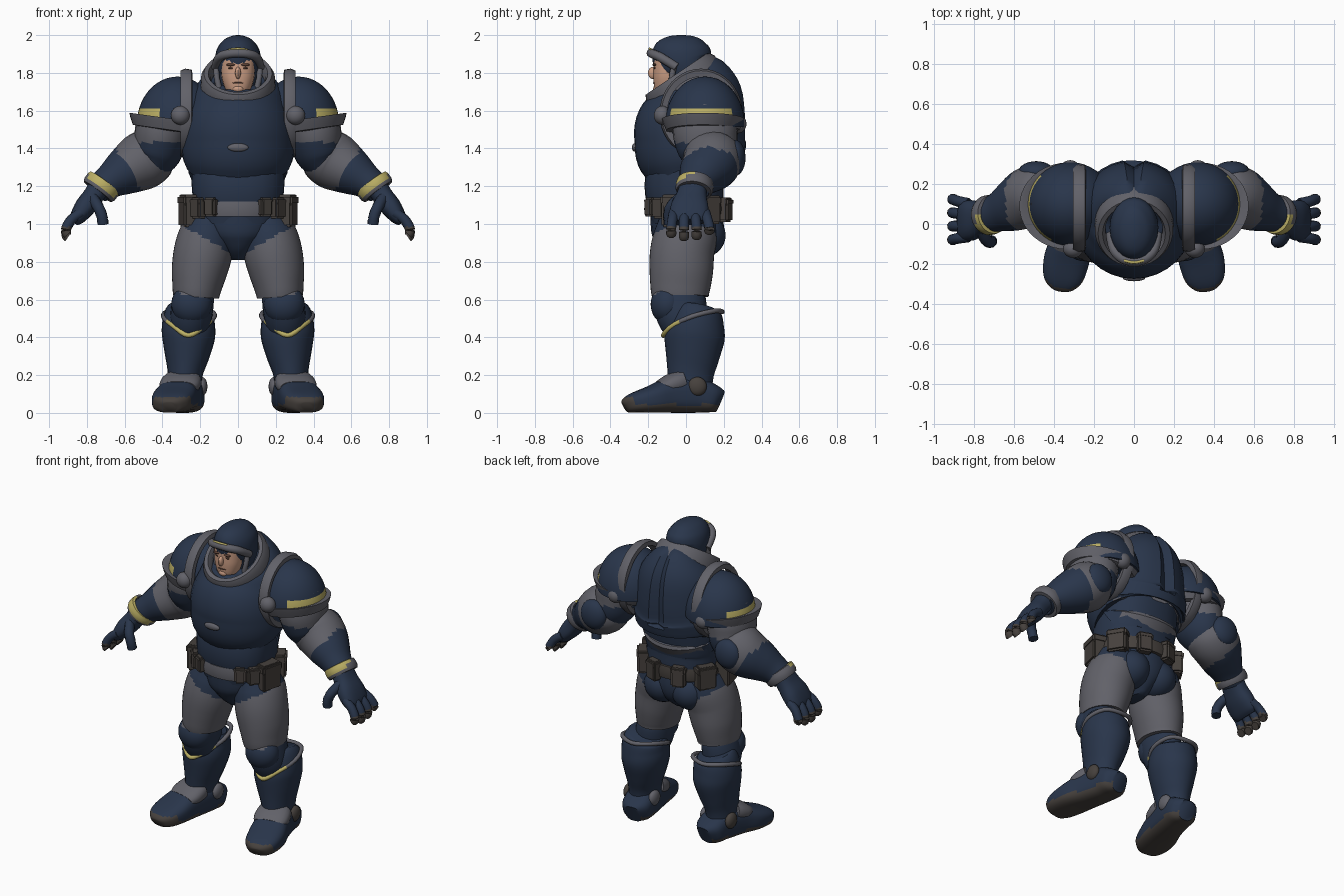
import bpy, bmesh
from math import sin, cos, pi, radians
from mathutils import Vector, Matrix

if "Cube" in bpy.data.objects:
    bpy.data.objects.remove(bpy.data.objects["Cube"])


def material(name, rgb):
    m = bpy.data.materials.new(name)
    m.use_nodes = True
    m.diffuse_color = (*rgb, 1)
    m.node_tree.nodes["Principled BSDF"].inputs["Base Color"].default_value = (*rgb, 1)
    return m


NAVY = material("navy armour", (0.022, 0.036, 0.07))
GREY = material("grey armour", (0.12, 0.12, 0.14))
BROWN = material("brown leather", (0.062, 0.053, 0.047))
GOLD = material("gold trim", (0.5, 0.43, 0.13))
SKIN = material("skin", (0.6, 0.34, 0.23))
DARK = material("dark features", (0.1, 0.05, 0.035))


def finish(bm, name, mats, paint=None, mirror=False):
    bmesh.ops.recalc_face_normals(bm, faces=bm.faces)
    if paint:
        for f in bm.faces:
            f.material_index = int(paint(f.calc_center_median()))
    mesh = bpy.data.meshes.new(name)
    bm.to_mesh(mesh)
    bm.free()
    for m in mats:
        mesh.materials.append(m)
    mesh.shade_smooth()
    mesh.set_sharp_from_angle(angle=radians(42))
    ob = bpy.data.objects.new(name, mesh)
    bpy.context.collection.objects.link(ob)
    if mirror:
        ob.modifiers.new("Mirror", "MIRROR").use_mirror_merge = False
    return ob


def skin(name, rings, mats, paint=None, mirror=False, closed=False, warp=None):
    """Join rings of points into a surface."""
    bm = bmesh.new()
    rows = [[bm.verts.new(warp(p) if warp else p) for p in ring] for ring in rings]
    n = len(rows[0])
    pairs = list(zip(rows, rows[1:])) + ([(rows[-1], rows[0])] if closed else [])
    for a, b in pairs:
        for i in range(n):
            j = (i + 1) % n
            bm.faces.new((a[i], a[j], b[j], b[i]))
    if not closed:
        bm.faces.new(rows[0])
        bm.faces.new(rows[-1])
    return finish(bm, name, mats, paint, mirror)


def oval(c, axis, ru, rv, ref, n, power=2):
    """Superellipse ring around an axis; rv lies along ref."""
    w = axis.normalized()
    v = (ref - w * ref.dot(w)).normalized()
    u = v.cross(w)
    pts = []
    for i in range(n):
        a = 2 * pi * i / n
        cu, sv = cos(a), sin(a)
        k = (abs(cu) ** power + abs(sv) ** power) ** (-1 / power)
        pts.append(c + u * ru * cu * k + v * rv * sv * k)
    return pts


Y, Z = Vector((0, 1, 0)), Vector((0, 0, 1))


def loft(name, keys, mats, ref=Y, n=24, steps=4, power=2, closed=False, **kw):
    """Smooth tube through keys of (x, y, z, radius across, radius along ref)."""
    m = len(keys)
    at = lambda i: Vector(keys[i % m] if closed else keys[max(0, min(m - 1, i))])
    path = []
    for i in range(m if closed else m - 1):
        a, b, c, d = (at(i + k) for k in (-1, 0, 1, 2))
        for s in range(steps):
            t = s / steps
            path.append(b + (c - a) * t / 2 + (a * 2 - b * 5 + c * 4 - d) * t * t / 2
                        + (b * 3 - a - c * 3 + d) * t ** 3 / 2)
    if not closed:
        path.append(at(m - 1))
    q, rings = len(path), []
    for i, p in enumerate(path):
        lo, hi = (path[i - 1], path[(i + 1) % q]) if closed else (path[max(0, i - 1)], path[min(q - 1, i + 1)])
        rings.append(oval(p.xyz, hi.xyz - lo.xyz, p[3], p[4], ref, n, power))
    return skin(name, rings, mats, closed=closed, **kw)


def tube(name, pts, r, mats, **kw):
    return loft(name, [(*p, r, r) for p in pts], mats, ref=Z, n=10, **kw)


def lathe(name, c, axis, profile, mats, squash=1, **kw):
    """Closed band revolved from (radius, height) points."""
    c, axis = Vector(c), Vector(axis).normalized()
    rings = [oval(c + axis * h, axis, r * squash, r, Y, 40) for r, h in profile]
    return skin(name, rings, mats, closed=True, **kw)


def blob(name, c, r, mats, lo=-88, n=28, rows=14, **kw):
    rings = []
    for i in range(rows + 1):
        a = radians(lo + (88 - lo) * i / rows)
        rings.append(oval(Vector((c[0], c[1], c[2] + r[2] * sin(a))), Z, r[0] * cos(a), r[1] * cos(a), Y, n))
    return skin(name, rings, mats, **kw)


# Torso
loft("abdomen", [(0, 0, 1.0, .215, .18), (0, 0, 1.1, .235, .2), (0, -.01, 1.2, .245, .21),
                 (0, .01, 1.3, .25, .21), (0, .02, 1.42, .25, .22)], [NAVY], power=2.4)


def spine_groove(p):
    return p - Y * .035 if abs(p.x) < .01 and p.y > .15 and p.z > 1.42 else p


loft("chest", [(0, .03, 1.32, .24, .2), (0, .025, 1.31, .275, .24), (0, .015, 1.36, .295, .28), (0, .02, 1.42, .3, .295),
               (0, .03, 1.5, .295, .3), (0, .06, 1.6, .27, .268), (0, .08, 1.7, .24, .225),
               (0, .07, 1.78, .18, .17), (0, .05, 1.81, .1, .1)],
     [NAVY, GREY], n=32, warp=spine_groove, paint=lambda p: p.y > .12 and p.z < 1.36)
blob("chest_clasp", (0, -.272, 1.405), (.055, .015, .022), [GREY])
loft("pelvis", [(0, .01, .81, .04, .08), (0, .01, .87, .1, .15), (0, .01, .95, .19, .19), (0, 0, 1.06, .22, .19)], [NAVY])
blob("buttocks", (.1, .08, .94), (.12, .13, .12), [NAVY], mirror=True)

# Collar
lathe("collar", (0, -.02, 1.755), (0, -.56, .83),
      [(.2, -.07), (.22, -.05), (.218, .02), (.2, .05), (.175, .05), (.16, .02), (.155, -.07)], [GREY], squash=.9)

# Head
loft("cowl", [(0, 0, 1.66, .09, .1), (0, 0, 1.74, .108, .12), (0, 0, 1.81, .118, .13), (0, -.02, 1.87, .122, .155),
              (0, -.025, 1.93, .11, .15), (0, -.025, 1.975, .075, .11), (0, -.025, 1.995, .035, .06),
              (0, -.025, 2.0, .008, .015)], [NAVY])
loft("face", [(0, -.09, 1.67, .045, .045), (0, -.092, 1.71, .066, .073), (0, -.09, 1.77, .085, .083),
              (0, -.09, 1.83, .09, .083), (0, -.09, 1.89, .09, .083)], [SKIN], power=2.3)
blob("nose", (0, -.176, 1.8), (.015, .025, .032), [SKIN], n=12)
blob("mouth", (0, -.168, 1.747), (.03, .006, .005), [DARK], n=12)
blob("chin", (0, -.155, 1.715), (.03, .02, .02), [SKIN], n=14)
blob("eyes", (.036, -.164, 1.825), (.016, .008, .006), [DARK], n=12, mirror=True)
blob("eyebrows", (.038, -.166, 1.843), (.024, .012, .008), [DARK], n=12, mirror=True)
arc = [(-.118, -.05, 1.83), (-.1, -.13, 1.88), (-.055, -.175, 1.9), (0, -.185, 1.905),
       (.055, -.175, 1.9), (.1, -.13, 1.88), (.118, -.05, 1.83)]
tube("brow_guard", arc, .024, [GREY])
tube("brow_trim", [(x * .9, y - .008, z + .022) for x, y, z in arc[2:5]], .007, [GOLD])
tube("cheek_guard", [(.113, -.06, 1.85), (.113, -.075, 1.78), (.098, -.08, 1.71)], .016, [GREY], mirror=True)

# Shoulders
lathe("shoulder_ring", (.27, .08, 1.585), (1, 0, 0),
      [(.19, -.03), (.215, -.025), (.22, .01), (.21, .035), (.18, .03)], [GREY], squash=1.08, mirror=True)
blob("pauldron", (.32, .1, 1.53), (.215, .21, .25), [NAVY, GOLD], lo=-4, n=40, rows=24, mirror=True,
     paint=lambda p: 1.57 < p.z < 1.612 and p.x > .42 and -.08 < p.y < .24)
lathe("pauldron_rim", (.335, .09, 1.525), (-.14, 0, 1),
      [(.17, .02), (.205, .03), (.218, .03), (.212, .01), (.195, -.03), (.16, -.035)], [GREY], squash=1.13, mirror=True)
for name, spot in (("front", (.305, -.125, 1.575)), ("back", (.32, .275, 1.53))):
    blob(name + "_shoulder_knobs", spot, (.05, .045, .05), [GREY], mirror=True)

# Arms
loft("upper_arm", [(.38, .1, 1.6, .14, .15), (.405, .1, 1.5, .14, .17), (.415, .11, 1.43, .135, .165),
                   (.43, .125, 1.37, .125, .15), (.47, .14, 1.29, .09, .11)], [NAVY, GREY], mirror=True,
     paint=lambda p: p.z > 1.43)
loft("forearm", [(.41, .15, 1.4, .11, .11), (.45, .145, 1.37, .145, .15), (.52, .135, 1.325, .152, .155),
                 (.61, .09, 1.27, .122, .13), (.68, .06, 1.225, .092, .1), (.74, .04, 1.185, .075, .085)],
     [GREY, NAVY], mirror=True, steps=6, paint=lambda p: (p.x - .51) * .85 - (p.z - 1.325) * .53 > .075)
blob("elbow_pad", (.49, .26, 1.35), (.09, .055, .095), [NAVY], mirror=True)
lathe("wrist_cuff", (.725, .045, 1.195), (.6, -.1, -.8),
      [(.08, -.035), (.096, -.032), (.1, -.012), (.1, .012), (.092, .03), (.07, .03)], [GREY, GOLD], mirror=True,
     paint=lambda p: p.y < .05 and (p.x - .725) * .6 - (p.z - 1.195) * .8 < -.004)

# Hands
loft("palm", [(.725, .04, 1.21, .06, .07), (.765, .03, 1.15, .055, .08), (.81, .02, 1.09, .055, .1),
              (.85, .015, 1.035, .042, .1), (.87, .015, 1.01, .025, .08)], [NAVY], mirror=True, power=2.6)
for i, finger in enumerate(("index", "middle", "ring", "little")):
    y = -.065 + .056 * i
    drop = (.01, -.005, 0, .025)[i]
    tube(finger + "_fingers", [(.83, y, 1.06), (.88, y * 1.1, 1.025), (.908, y * 1.2, .98),
                               (.908, y * 1.2, .945 + drop), (.9, y * 1.2, .935 + drop)],
         .027, [NAVY, BROWN], mirror=True, paint=lambda p: p.z < .985)
tube("thumbs", [(.77, -.03, 1.14), (.74, -.08, 1.09), (.72, -.09, 1.04), (.715, -.085, 1.0)], .03, [NAVY], mirror=True)

# Belt and pouches
lathe("belt", (0, 0, 1.08), (0, 0, 1), [(.19, -.04), (.215, -.04), (.222, 0), (.215, .04), (.19, .04)],
      [BROWN, GREY], squash=1.14, paint=lambda p: abs(p.x) < .11 and p.y < 0)
for label, deg, w, d, h, z in (("small_front", 33, .07, .05, .1, 1.09), ("front", 52, .08, .06, .11, 1.085),
                               ("hip", 76, .14, .09, .17, 1.07), ("rear", 122, .12, .08, .15, 1.075),
                               ("small_rear", 160, .09, .06, .13, 1.075)):
    a = radians(deg)
    place = Matrix.Translation((.265 * sin(a), -.22 * cos(a), z)) @ Matrix.Rotation(a, 4, "Z")
    for part, size, lift in (("pouch", (w, d, h), 0), ("flap", (w * 1.08, d * 1.1, h * .32), h * .33)):
        bm = bmesh.new()
        bmesh.ops.create_cube(bm, size=1, matrix=place @ Matrix.Translation((0, 0, lift)) @ Matrix.Diagonal((*size, 1)))
        bmesh.ops.bevel(bm, geom=bm.edges[:], offset=.011, segments=2, affect="EDGES")
        finish(bm, label + "_" + part, [BROWN], mirror=True)

# Legs
loft("thigh", [(.15, .01, 1.05, .11, .14), (.165, 0, .95, .145, .165), (.185, -.02, .85, .155, .17),
               (.205, -.025, .75, .147, .168), (.218, -.03, .66, .13, .158), (.222, -.03, .615, .122, .15)],
     [GREY, NAVY], n=40, steps=8, mirror=True, paint=lambda p: p.z > .84 + .58 * (p.x - .03))
loft("knee", [(.22, -.03, .7, .09, .11), (.235, -.035, .6, .108, .14), (.25, -.02, .5, .11, .13),
              (.255, 0, .42, .09, .1)], [NAVY], mirror=True)
blob("knee_pad", (.245, -.095, .575), (.108, .092, .108), [NAVY, GREY], rows=20, mirror=True,
     paint=lambda p: p.z > .618 and p.y < -.07 and abs(p.x - .245) < .06)
loft("shin", [(.25, .055, .555, .11, .11), (.255, .052, .53, .13, .135), (.262, .05, .47, .14, .15),
              (.262, .045, .4, .14, .16), (.27, .035, .3, .118, .142), (.28, .025, .2, .092, .122),
              (.285, .025, .09, .088, .11)], [NAVY], mirror=True)
tube("shin_trim", [(.395, .03, .51), (.335, -.08, .455), (.262, -.12, .41), (.185, -.08, .455), (.125, .03, .51),
                   (.155, .15, .54), (.258, .192, .535), (.36, .15, .54)], .013, [GREY, GOLD],
     closed=True, mirror=True, paint=lambda p: p.y < -.03)

# Feet
loft("boot", [(.263, .18, .06, .05, .06), (.268, .14, .075, .09, .075), (.28, .05, .095, .098, .095),
              (.31, -.08, .092, .105, .092), (.338, -.18, .072, .114, .072), (.355, -.27, .054, .1, .054),
              (.362, -.315, .04, .065, .04), (.364, -.328, .034, .03, .024)],
     [NAVY, BROWN], ref=Z, n=32, power=3, mirror=True,
     paint=lambda p: p.z < .045 or (p.y < -.275 and p.z < .085))
loft("instep_guard", [(.292, -.02, .17, .1, .06), (.3, -.055, .16, .108, .058), (.31, -.1, .145, .108, .05),
                      (.318, -.135, .13, .095, .04)], [GREY], ref=Z, power=2.5, mirror=True)
blob("outer_ankle_disc", (.372, .06, .14), (.028, .05, .05), [BROWN], mirror=True)
blob("inner_ankle_disc", (.19, .06, .14), (.028, .05, .05), [GREY], mirror=True)
